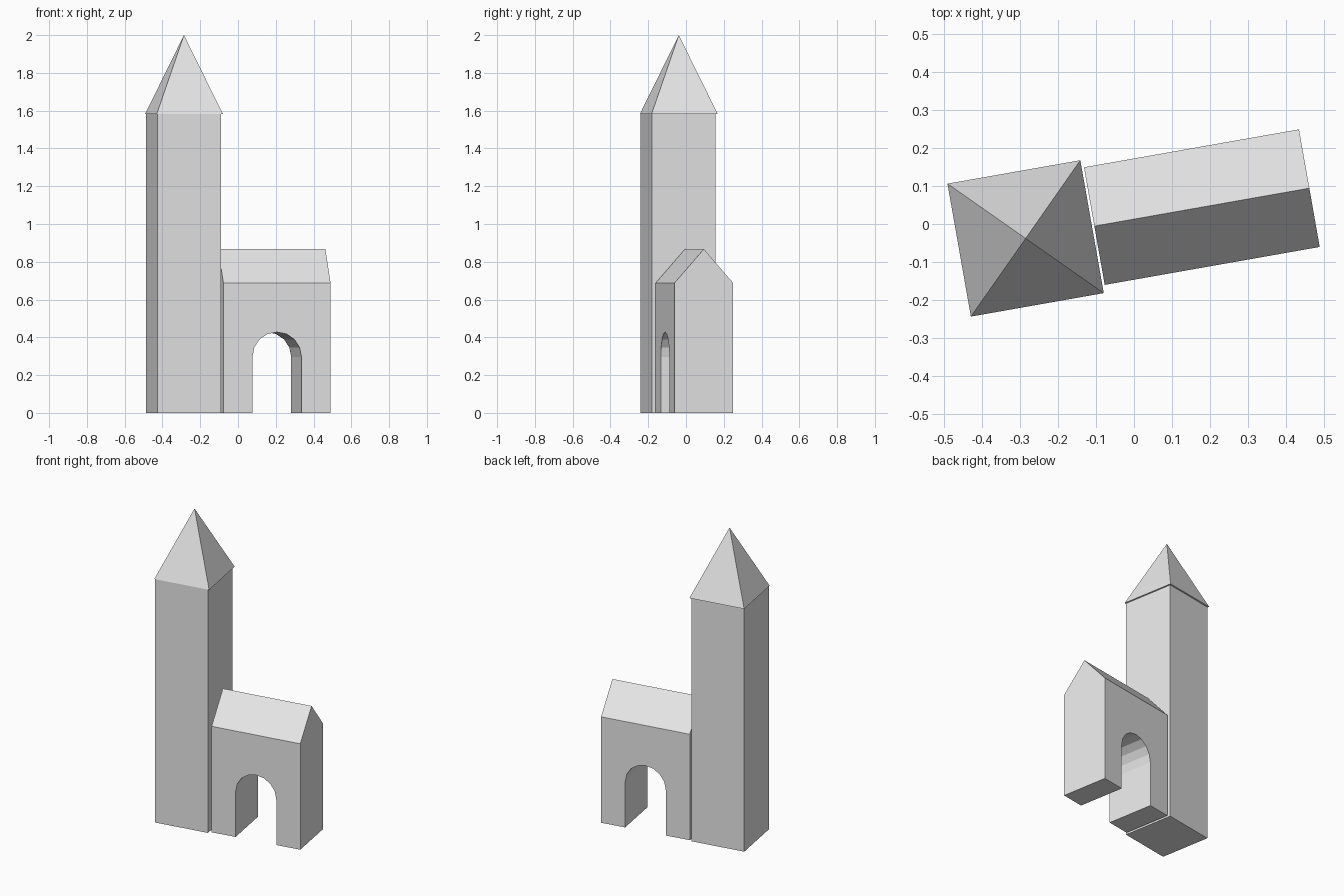
import bpy
import bmesh
import math
from mathutils import Matrix, Vector

cube = bpy.data.objects.get("Cube")
if cube:
    bpy.data.objects.remove(cube, do_unlink=True)

TURN = math.radians(10)

stone = bpy.data.materials.new("grey stone")
stone.use_nodes = True
stone.diffuse_color = (0.8, 0.8, 0.8, 1)
stone.node_tree.nodes["Principled BSDF"].inputs["Base Color"].default_value = stone.diffuse_color


def add_part(name, bm, x, y):
    """Turn a bmesh into a flat-shaded object placed on the angled plan."""
    bmesh.ops.recalc_face_normals(bm, faces=bm.faces)
    mesh = bpy.data.meshes.new(name)
    bm.to_mesh(mesh)
    bm.free()
    mesh.materials.append(stone)
    obj = bpy.data.objects.new(name, mesh)
    obj.location = (x, y, 0)
    obj.rotation_euler.z = TURN
    bpy.context.collection.objects.link(obj)


# Tall square tower
TOWER_SIDE, TOWER_TOP = 0.342, 1.582
bm = bmesh.new()
bmesh.ops.create_cube(bm, size=1, matrix=Matrix.Translation((0, 0, TOWER_TOP / 2))
                      @ Matrix.Diagonal((TOWER_SIDE, TOWER_SIDE, TOWER_TOP, 1)))
add_part("tower", bm, -0.288, -0.042)

# Pyramid spire, slightly wider than the tower
SPIRE_SIDE, SPIRE_HEIGHT = 0.356, 2 - TOWER_TOP
bm = bmesh.new()
bmesh.ops.create_cone(bm, cap_ends=True, segments=4, radius1=SPIRE_SIDE / math.sqrt(2),
                      radius2=0, depth=SPIRE_HEIGHT,
                      matrix=Matrix.Translation((0, 0, TOWER_TOP + SPIRE_HEIGHT / 2))
                      @ Matrix.Rotation(math.pi / 4, 4, "Z"))
bmesh.ops.remove_doubles(bm, verts=bm.verts, dist=0.0001)
add_part("spire", bm, -0.286, -0.038)

# Gatehouse: front outline with a round arch, extruded back
HALF_LENGTH, DEPTH, EAVES, RIDGE = 0.288, 0.315, 0.688, 0.867
ARCH_RADIUS, SPRING, STEPS = 0.132, 0.296, 8
outline = [(-HALF_LENGTH, 0), (-HALF_LENGTH, EAVES), (HALF_LENGTH, EAVES), (HALF_LENGTH, 0),
           (ARCH_RADIUS, 0)]
for i in range(STEPS + 1):
    a = math.pi * i / STEPS
    outline.append((ARCH_RADIUS * math.cos(a), SPRING + ARCH_RADIUS * math.sin(a)))
outline.append((-ARCH_RADIUS, 0))

bm = bmesh.new()
front = bm.faces.new([bm.verts.new((x, -DEPTH / 2, z)) for x, z in outline])
back = bmesh.ops.extrude_face_region(bm, geom=[front], use_keep_orig=True)["geom"]
bmesh.ops.translate(bm, vec=Vector((0, DEPTH, 0)),
                    verts=[v for v in back if isinstance(v, bmesh.types.BMVert)])

# Split the flat top along its length and lift the middle into a ridge
eave_ends = [e for e in bm.edges
             if all(v.co.z > EAVES - 0.001 for v in e.verts)
             and abs(e.verts[0].co.y - e.verts[1].co.y) > DEPTH / 2]
bmesh.ops.subdivide_edges(bm, edges=eave_ends, cuts=1)
for v in bm.verts:
    if abs(v.co.y) < 0.001:
        v.co.z = RIDGE
add_part("gatehouse", bm, 0.179, 0.0445)
